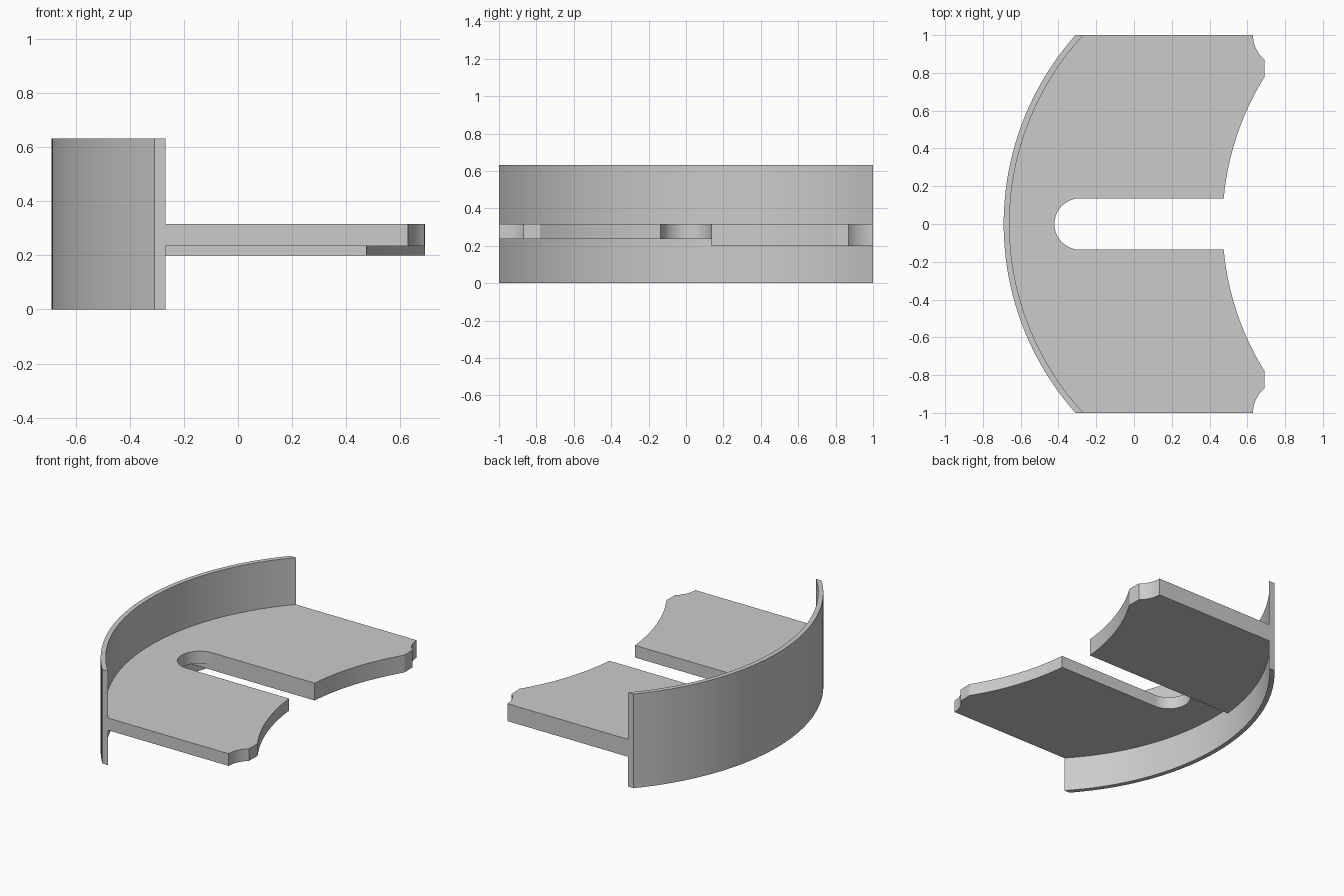
import bpy
import bmesh
from math import asin, cos, sin, pi, radians, sqrt

cube = bpy.data.objects.get("Cube")
if cube:
    bpy.data.objects.remove(cube, do_unlink=True)

grey = bpy.data.materials.new("neutral grey")
grey.use_nodes = True
grey.diffuse_color = (0.6, 0.6, 0.6, 1)
grey.node_tree.nodes["Principled BSDF"].inputs["Base Color"].default_value = (0.6, 0.6, 0.6, 1)

WALL_X, R_OUT, R_IN = 0.816, 1.506, 1.475   # wall arc centre and radii
SLOT = 0.136                                # slot half width
SLOT_X = -0.285                             # centre of the slot's round end
TOP = 0.317


def arc_y(cx, r, y0, y1, n, cy=0.0):
    """Left-hand side of a circle, from height y0 to y1."""
    a0, a1 = asin((y0 - cy) / r), asin((y1 - cy) / r)
    angles = [a0 + (a1 - a0) * i / n for i in range(n + 1)]
    return [(cx - r * cos(a), cy + r * sin(a)) for a in angles]


def extrude(name, outline, z0, z1):
    """Solid prism from a flat outline."""
    bm = bmesh.new()
    face = bm.faces.new([bm.verts.new((x, y, z0)) for x, y in outline])
    up = bmesh.ops.extrude_face_region(bm, geom=[face])["geom"]
    verts = [v for v in up if isinstance(v, bmesh.types.BMVert)]
    bmesh.ops.translate(bm, verts=verts, vec=(0, 0, z1 - z0))
    bmesh.ops.recalc_face_normals(bm, faces=bm.faces)
    mesh = bpy.data.meshes.new(name)
    bm.to_mesh(mesh)
    bm.free()
    mesh.materials.append(grey)
    obj = bpy.data.objects.new(name, mesh)
    bpy.context.collection.objects.link(obj)
    bpy.ops.object.select_all(action="DESELECT")
    obj.select_set(True)
    bpy.context.view_layer.objects.active = obj
    bpy.ops.object.shade_smooth_by_angle(angle=radians(25))
    return obj


# Curved upright wall
wall = arc_y(WALL_X, R_OUT, -1, 1, 64) + arc_y(WALL_X, R_IN, 1, -1, 64)
extrude("curved_wall", wall, 0, 0.633)

# Free end of an arm, from the slot out to the side: concave edge, tip, corner notch
END_R = 1.475
end_x = 0.475 + sqrt(END_R ** 2 - SLOT ** 2)
arm_end = arc_y(end_x, END_R, SLOT, 0.78, 20)
arm_end += arc_y(0.801, 0.171, 0.87, 1, 10, cy=1)

# Back arm, the thicker one
extrude("back_arm", arm_end + arc_y(WALL_X, R_IN, 1, SLOT, 32), 0.2, TOP)

# Front arm, including the bridge around the round end of the slot
slot_end = [(SLOT_X - SLOT * sin(pi * i / 24), SLOT * cos(pi * i / 24)) for i in range(25)]
front = slot_end + [(x, -y) for x, y in arm_end] + arc_y(WALL_X, R_IN, -1, SLOT, 40)
extrude("front_arm", front, 0.235, TOP)
